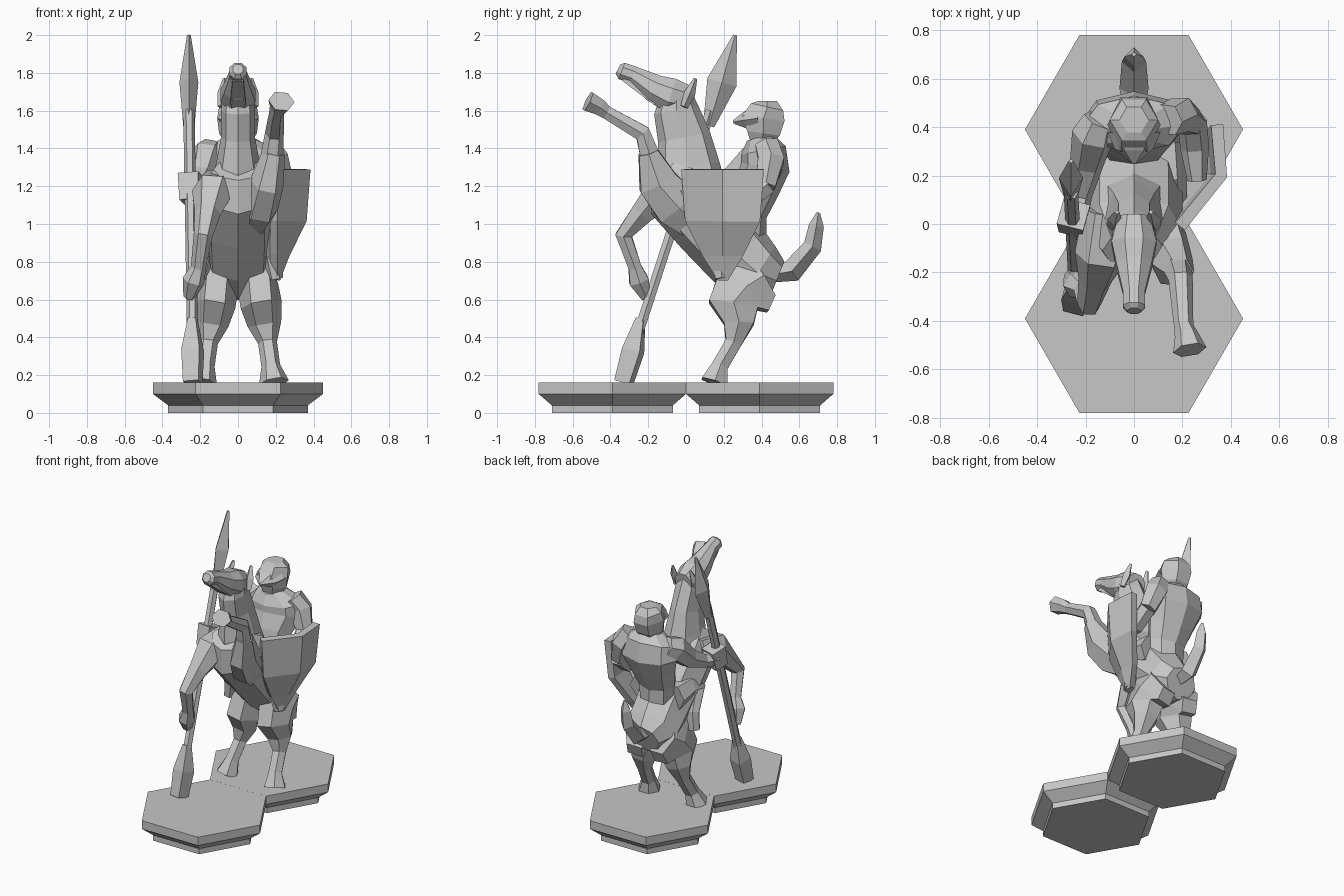
import bpy, bmesh, math
from mathutils import Vector

cube = bpy.data.objects.get("Cube")
if cube:
    bpy.data.objects.remove(cube, do_unlink=True)

stone = bpy.data.materials.new("stone_grey")
stone.use_nodes = True
grey = (.57, .57, .57, 1)
stone.diffuse_color = grey
stone.node_tree.nodes["Principled BSDF"].inputs["Base Color"].default_value = grey


def make_object(name, bm):
    """Turn a bmesh into a flat shaded object."""
    bmesh.ops.recalc_face_normals(bm, faces=bm.faces)
    mesh = bpy.data.meshes.new(name)
    bm.to_mesh(mesh)
    bm.free()
    mesh.materials.append(stone)
    part = bpy.data.objects.new(name, mesh)
    bpy.context.collection.objects.link(part)
    return part


def loft(name, sections, start_x=0, end_x=0, sides=6, turn=0, mirror=False):
    """Skin rings along a path that drifts evenly from start_x to end_x.

    A section is y, z, half depth and, where it is not round, half width.
    """
    bm = bmesh.new()
    last = len(sections) - 1
    centres = [Vector((start_x + (end_x - start_x) * i / last, section[0], section[1]))
               for i, section in enumerate(sections)]
    rings = []
    for i, section in enumerate(sections):
        depth, width = section[2], section[-1]
        tangent = (centres[min(i + 1, last)] - centres[max(i - 1, 0)]).normalized()
        across = Vector((1, 0, 0))
        across = (across - tangent * across.dot(tangent)).normalized()
        outward = tangent.cross(across)
        ring = []
        for k in range(sides):
            angle = math.tau * k / sides + turn
            offset = across * math.cos(angle) * width + outward * math.sin(angle) * depth
            ring.append(bm.verts.new(centres[i] + offset))
        rings.append(ring)
    for lower, upper in zip(rings, rings[1:]):
        for k in range(sides):
            following = (k + 1) % sides
            bm.faces.new((lower[k], lower[following], upper[following], upper[k]))
    bm.faces.new(rings[0])
    bm.faces.new(rings[-1])
    part = make_object(name, bm)
    if mirror:
        part.modifiers.new("both_sides", "MIRROR")


# Two stepped hexagonal plinths
for label, middle in (("front", -.39), ("rear", .39)):
    loft(label + "_plinth", [(middle, z, radius) for z, radius in
                             ((0, .37), (.04, .37), (.1, .45), (.16, .45))])

# Horse trunk, neck, head and tail
loft("horse_body", [
    (-.11, 1.29, .1, .13), (-.03, 1.18, .2), (.13, 1, .2),
    (.28, .83, .19), (.38, .74, .17, .19), (.48, .7, .11, .12)], sides=8)
loft("horse_neck", [
    (.04, 1.15, .18, .16), (.01, 1.3, .17, .12), (-.01, 1.46, .14, .09),
    (-.05, 1.6, .12, .09), (-.05, 1.7, .08)], sides=8)
loft("horse_head", [
    (.03, 1.66, .07), (-.08, 1.68, .1), (-.17, 1.72, .08),
    (-.28, 1.79, .05), (-.34, 1.81, .05), (-.36, 1.82, .03)],
    sides=8, turn=math.pi / 8)
loft("horse_lower_jaw", [(-.15, 1.66, .05, .06), (-.33, 1.77, .02, .04)],
     sides=4, turn=math.pi / 4)
loft("horse_ear", [(-.01, 1.62, .02), (.02, 1.69, .03), (.05, 1.77, .01)],
     start_x=.09, end_x=.07, sides=4, mirror=True)
loft("horse_tail", [
    (.45, .73, .04), (.56, .75, .06), (.67, .88, .05),
    (.69, .99, .04), (.7, 1.06, .01)], sides=4)

# Forelegs: the left one is raised, the right one is folded down
loft("left_shoulder", [
    (.05, 1, .1, .08), (-.05, 1.1, .14, .1), (-.15, 1.22, .12, .09), (-.2, 1.38, .06)],
    start_x=.08, end_x=.19)
loft("left_foreleg", [
    (-.19, 1.36, .06), (-.23, 1.48, .05), (-.42, 1.59, .04),
    (-.46, 1.62, .05), (-.52, 1.65, .06, .07)],
    start_x=.18, end_x=.23)
loft("right_foreleg", [
    (.05, 1.2, .1), (-.13, 1.17, .11), (-.23, 1.06, .07), (-.33, .94, .05),
    (-.27, .77, .04), (-.25, .7, .06), (-.21, .61, .03)],
    start_x=-.11, end_x=-.26)

# Hind legs
loft("horse_hind_leg", [
    (.4, .72, .14, .11), (.31, .66, .2, .11), (.25, .57, .15, .11),
    (.28, .47, .09), (.25, .37, .05), (.18, .25, .05), (.15, .16, .08)],
    start_x=.09, end_x=.19, mirror=True)

# Rider body
loft("rider_torso", [
    (.3, .95, .13), (.33, 1.06, .1, .14), (.37, 1.18, .12, .17),
    (.42, 1.3, .13, .22), (.41, 1.39, .12, .21), (.39, 1.46, .07)], sides=8)
loft("rider_head", [
    (.39, 1.42, .06), (.41, 1.48, .1), (.41, 1.56, .13, .11),
    (.43, 1.62, .1), (.43, 1.65, .06)])
loft("helmet_peak", [(.38, 1.56, .08, .11), (.31, 1.55, .05, .08), (.25, 1.54, .01)],
     sides=6)
loft("rider_leg", [
    (.32, .98, .1), (.18, 1, .08), (.1, .97, .06), (.18, .83, .05), (.19, .71, .04)],
    start_x=.12, end_x=.2, mirror=True)

# Arms: the left one bears the shield, the right one grips the spear
loft("left_upper_arm", [(.43, 1.42, .07), (.45, 1.34, .08), (.42, 1.2, .06)],
     start_x=.14, end_x=.24)
loft("left_forearm", [(.43, 1.21, .06), (.32, 1.12, .06), (.18, 1.1, .04)],
     start_x=.24, end_x=.26)
loft("right_arm", [
    (.43, 1.39, .07), (.37, 1.36, .09), (.25, 1.25, .07), (.12, 1.19, .05), (.03, 1.19, .06)],
    start_x=-.14, end_x=-.25)
loft("spear_hand", [(0, 1.12, .07), (.04, 1.26, .08)],
     start_x=-.25, end_x=-.25, sides=4, turn=math.pi / 6)

# Spear with a weighted foot and a leaf shaped point
loft("spear_shaft", [(-.26, .4, .03), (.13, 1.6, .03)], start_x=-.24, end_x=-.26)
loft("spear_foot", [(-.33, .16, .06), (-.28, .33, .07), (-.24, .5, .03)],
     start_x=-.24, end_x=-.24, sides=4, turn=math.pi / 6)
loft("spear_point", [(.12, 1.52, .03), (.19, 1.75, .08, .05), (.26, 2, .01)],
     start_x=-.26, end_x=-.26, sides=4)

# Shield: two panels folded along an upright ridge, narrowing to a point
bm = bmesh.new()
rows = []
for z, reach, bulge in ((1.29, .21, .17), (1.02, .19, .15), (.84, .1, .06), (.71, .02, .01)):
    rows.append([bm.verts.new((.19 + bulge * swell, .2 + reach * step, z))
                 for step, swell in ((-1, 0), (0, 1), (1, .9))])
for upper, lower in zip(rows, rows[1:]):
    for k in range(2):
        bm.faces.new((upper[k], lower[k], lower[k + 1], upper[k + 1]))
plate = make_object("shield", bm).modifiers.new("thickness", "SOLIDIFY")
plate.thickness = .05
plate.offset = 0
